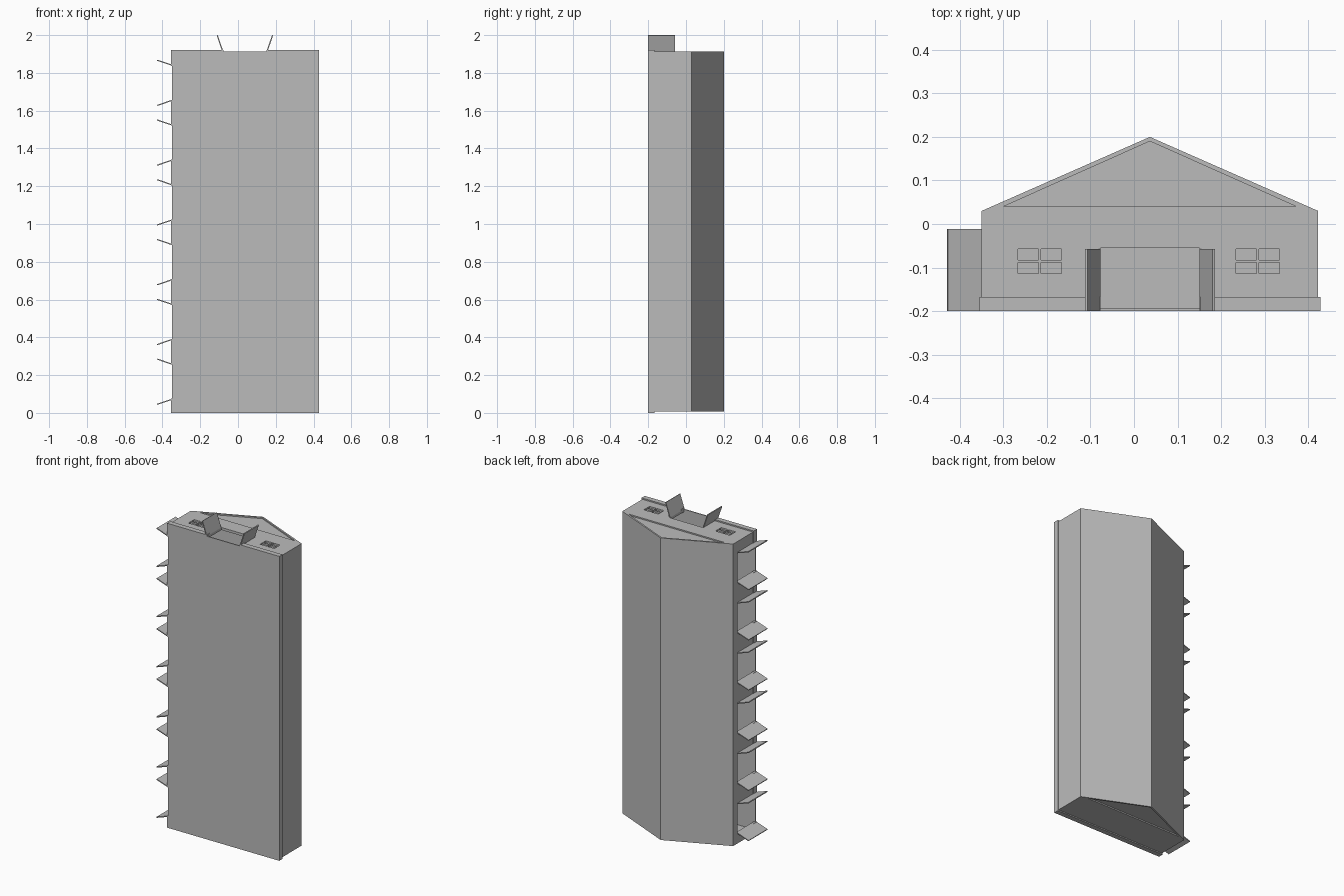
import bpy, bmesh, math
from mathutils import Vector

if "Cube" in bpy.data.objects:
    bpy.data.objects.remove(bpy.data.objects["Cube"])

GREY = bpy.data.materials.new("plain grey")
GREY.diffuse_color = (0.5, 0.5, 0.5, 1)
GREY.use_nodes = True
GREY.node_tree.nodes["Principled BSDF"].inputs["Base Color"].default_value = GREY.diffuse_color


def add_object(name, bm):
    bmesh.ops.recalc_face_normals(bm, faces=bm.faces)
    me = bpy.data.meshes.new(name)
    bm.to_mesh(me)
    bm.free()
    me.materials.append(GREY)
    ob = bpy.data.objects.new(name, me)
    bpy.context.scene.collection.objects.link(ob)
    return ob


def prism(bm, a, b, pts, axis="z"):
    """Extrude a 2D outline from a to b along z, or along y with (x, z) points."""
    def place(p, d):
        return (p[0], p[1], d) if axis == "z" else (p[0], d, p[1])
    lo = [bm.verts.new(place(p, a)) for p in pts]
    hi = [bm.verts.new(place(p, b)) for p in pts]
    bm.faces.new(lo[::-1])
    bm.faces.new(hi)
    n = len(pts)
    for i in range(n):
        bm.faces.new((lo[i], lo[(i + 1) % n], hi[(i + 1) % n], hi[i]))


def box(bm, x0, x1, y0, y1, z0, z1):
    prism(bm, z0, z1, [(x0, y0), (x1, y0), (x1, y1), (x0, y1)])


def cut(target, name, bm):
    cutter = add_object(name, bm)
    cutter.hide_render = True
    mod = target.modifiers.new(name, "BOOLEAN")
    mod.operation, mod.solver, mod.object = "DIFFERENCE", "EXACT", cutter
    deps = bpy.context.evaluated_depsgraph_get()
    result = bpy.data.meshes.new_from_object(target.evaluated_get(deps))
    target.modifiers.clear()
    target.data = result
    bpy.data.objects.remove(cutter)


def leaf(name, hinge, tip, y0, y1, side):
    """Thin open door leaf running from hinge to tip in the xz plane."""
    h, t = Vector(hinge), Vector(tip)
    d = (t - h).normalized()
    off = Vector((-d.y, d.x)) * 0.006 * side
    bm = bmesh.new()
    prism(bm, y0, y1, [h, t, t + off, h + off], "y")
    add_object(name, bm)


X0, X1, XR = -0.35, 0.423, 0.0365       # side walls and ridge
Z0, Z1 = 0.007, 1.912                   # end walls
FLOOR, WALL = -0.2, 0.016
DOORS = [(0.075 + 0.3165 * i, 0.255 + 0.3165 * i) for i in range(6)]
GATE = (-0.077, 0.15)

# Gabled hall, hollow inside
bm = bmesh.new()
prism(bm, Z0, Z1, [(X0, FLOOR), (X1, FLOOR), (X1, 0.03), (XR, 0.2), (X0, 0.03)])
hall = add_object("hall", bm)
bm = bmesh.new()
prism(bm, Z0 + WALL, Z1 - WALL, [(X0 + 0.01, FLOOR + 0.006), (X1 - 0.01, FLOOR + 0.006),
                                 (X1 - 0.01, 0.024), (XR, 0.188), (X0 + 0.01, 0.024)])
cut(hall, "interior_cutter", bm)

# Door openings in the long side and the end wall
bm = bmesh.new()
for a, b in DOORS:
    box(bm, X0 - 0.05, X0 + 0.03, FLOOR + 0.006, -0.012, a, b)
box(bm, *GATE, FLOOR + 0.006, -0.055, Z1 - 0.03, Z1 + 0.05)
cut(hall, "opening_cutter", bm)

# Recessed gable triangles and four-pane windows
bm = bmesh.new()
tri = [(-0.30, 0.04), (0.373, 0.04), (XR, 0.19)]
prism(bm, Z1 - 0.008, Z1 + 0.05, tri)
prism(bm, Z0 - 0.05, Z0 + 0.008, tri)
for x in (-0.266, 0.234):
    for dx in (0, 0.053):
        for y in (-0.114, -0.083):
            box(bm, x + dx, x + dx + 0.047, y, y + 0.026, Z1 - 0.010, Z1 + 0.05)
cut(hall, "recess_cutter", bm)

# Plinth around the base, broken at the doors
bm = bmesh.new()
top = -0.168
box(bm, X1, X1 + 0.005, FLOOR, top, 0, 1.92)
box(bm, X0, X1, FLOOR, top, 0, Z0)
box(bm, X0, GATE[0], FLOOR, top, Z1, 1.92)
box(bm, GATE[1], X1, FLOOR, top, Z1, 1.92)
edges = [0] + [z for d in DOORS for z in d] + [1.92]
for a, b in zip(edges[::2], edges[1::2]):
    box(bm, X0 - 0.005, X0, FLOOR, top, a, b)
add_object("plinth", bm)

# Open double doors
for i, (a, b) in enumerate(DOORS):
    leaf(f"side_door_low_{i}", (X0, a), (-0.429, a - 0.027), FLOOR, -0.012, 1)
    leaf(f"side_door_high_{i}", (X0, b), (-0.429, b + 0.027), FLOOR, -0.012, -1)
leaf("end_door_left", (GATE[0], Z1), (-0.107, 2.0), FLOOR, -0.057, 1)
leaf("end_door_right", (GATE[1], Z1), (0.18, 2.0), FLOOR, -0.057, -1)
